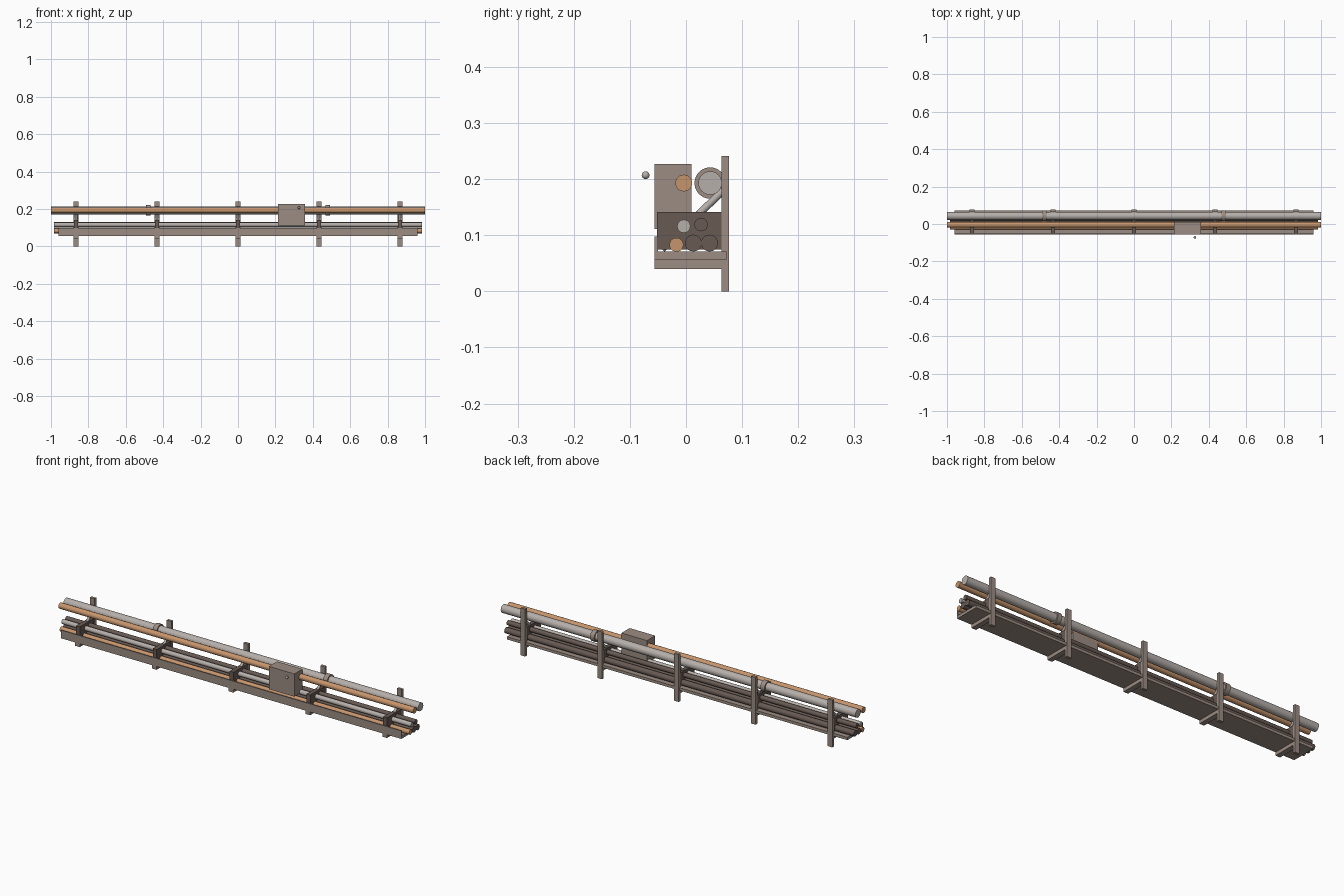
import bpy, math
from mathutils import Vector

if "Cube" in bpy.data.objects:
    bpy.data.objects.remove(bpy.data.objects["Cube"])


def material(name, rgb):
    m = bpy.data.materials.new(name)
    m.diffuse_color = (*rgb, 1)
    m.use_nodes = True
    m.node_tree.nodes["Principled BSDF"].inputs["Base Color"].default_value = m.diffuse_color
    return m


FRAME = material("taupe_steel", (0.33, 0.265, 0.225))
DARK = material("dark_brown", (0.135, 0.1, 0.086))
COPPER = material("copper", (0.57, 0.30, 0.15))
LIGHT = material("light_metal", (0.47, 0.43, 0.405))


def box(name, x, y, z, mat):
    # Box from (min, max) pairs
    bpy.ops.mesh.primitive_cube_add(
        size=1, location=[(a + b) / 2 for a, b in (x, y, z)])
    o = bpy.context.object
    o.name = name
    o.scale = [b - a for a, b in (x, y, z)]
    bpy.ops.object.transform_apply(location=False, rotation=False, scale=True)
    o.data.materials.append(mat)
    return o


def rod(name, p, q, r, mat, sides=20):
    # Cylinder between two points
    p, q = Vector(p), Vector(q)
    d = q - p
    bpy.ops.mesh.primitive_cylinder_add(
        vertices=sides, radius=r, depth=d.length, location=(p + q) / 2,
        rotation=d.to_track_quat('Z', 'Y').to_euler())
    o = bpy.context.object
    o.name = name
    o.data.materials.append(mat)
    bpy.ops.object.shade_smooth_by_angle(angle=math.radians(40))
    return o


def pipe(name, y, z, r, half, mat, sides=20):
    return rod(name, (-half, y, z), (half, y, z), r, mat, sides)


# Support frames: upright, arm, brace and pipe clamp
for i in range(-2, 3):
    x = i * 0.433
    w = (x - 0.013, x + 0.013)
    box("upright", w, (0.063, 0.077), (0, 0.241), FRAME)
    box("arm", w, (-0.056, 0.065), (0.04, 0.058), FRAME)
    rod("brace", (x, -0.043, 0.075), (x, 0.068, 0.181), 0.0066, LIGHT, 12)
    box("pipe_clamp", (x - 0.011, x + 0.011), (-0.052, 0.063),
        (0.0745, 0.141), DARK)

# Cable tray with front lip
box("tray_base", (-0.96, 0.96), (-0.055, 0.072), (0.057, 0.071), FRAME)
box("tray_lip", (-0.96, 0.96), (-0.056, -0.050), (0.057, 0.098), FRAME)

# Pipes lying in the tray
pipe("tray_copper_pipe", -0.017, 0.083, 0.0125, 0.985, COPPER)
pipe("tray_dark_pipe_a", 0.013, 0.086, 0.015, 0.985, DARK)
pipe("tray_dark_pipe_b", 0.042, 0.086, 0.015, 0.985, DARK)
pipe("tray_light_pipe", -0.004, 0.116, 0.012, 0.985, LIGHT, 12)
pipe("tray_dark_pipe_c", 0.027, 0.119, 0.012, 0.985, DARK)

# Upper pipes, with couplings on the large one
pipe("upper_light_pipe", 0.043, 0.193, 0.021, 1.0, LIGHT, 24)
pipe("upper_copper_pipe", -0.004, 0.193, 0.015, 1.0, COPPER, 20)
for s in (-1, 1):
    rod("coupling", (s * 0.48 - 0.012, 0.043, 0.193),
        (s * 0.48 + 0.012, 0.043, 0.193), 0.028, FRAME, 24)

# Junction box with indicator knob
box("junction_box", (0.213, 0.357), (-0.056, 0.01), (0.111, 0.227), FRAME)
bpy.ops.mesh.primitive_uv_sphere_add(
    segments=12, ring_count=8, radius=0.007, location=(0.326, -0.072, 0.207))
knob = bpy.context.object
knob.name = "indicator_knob"
knob.data.materials.append(LIGHT)
bpy.ops.object.shade_smooth_by_angle(angle=math.radians(40))
